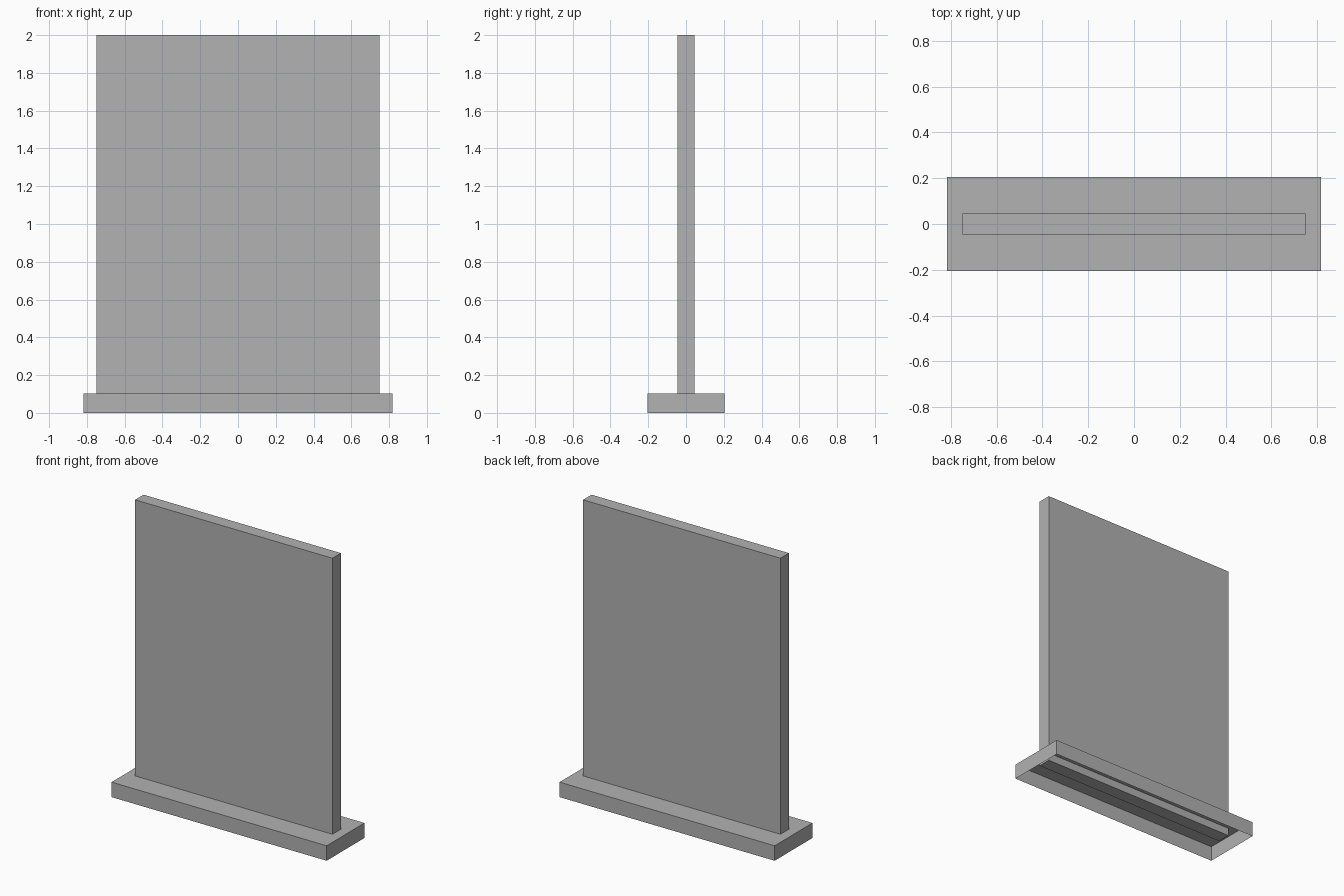
import bpy
import bmesh
from mathutils import Vector

old = bpy.data.objects.get("Cube")
if old:
    bpy.data.objects.remove(old, do_unlink=True)

GREY = (0.445, 0.445, 0.445, 1.0)
mat = bpy.data.materials.new("plain grey")
mat.use_nodes = True
mat.diffuse_color = GREY
mat.node_tree.nodes["Principled BSDF"].inputs["Base Color"].default_value = GREY


def box(name, width, depth, bottom, top, open_below=False):
    """Centred box between two heights, optionally without its underside."""
    bm = bmesh.new()
    bmesh.ops.create_cube(bm, size=1)
    bmesh.ops.scale(bm, vec=Vector((width, depth, top - bottom)), verts=bm.verts)
    bmesh.ops.translate(bm, vec=Vector((0, 0, (top + bottom) / 2)), verts=bm.verts)
    if open_below:
        under = [f for f in bm.faces if f.normal.z < -0.5]
        bmesh.ops.delete(bm, geom=under, context='FACES_ONLY')
    mesh = bpy.data.meshes.new(name)
    bm.to_mesh(mesh)
    bm.free()
    mesh.materials.append(mat)
    obj = bpy.data.objects.new(name, mesh)
    bpy.context.collection.objects.link(obj)
    return obj


# Hollow foot, a thin shell open underneath
box("base", 1.635, 0.41, 0, 0.103, open_below=True)

# Upright slab whose lower edge sinks halfway into the foot
box("panel", 1.5, 0.092, 0.05, 2)
